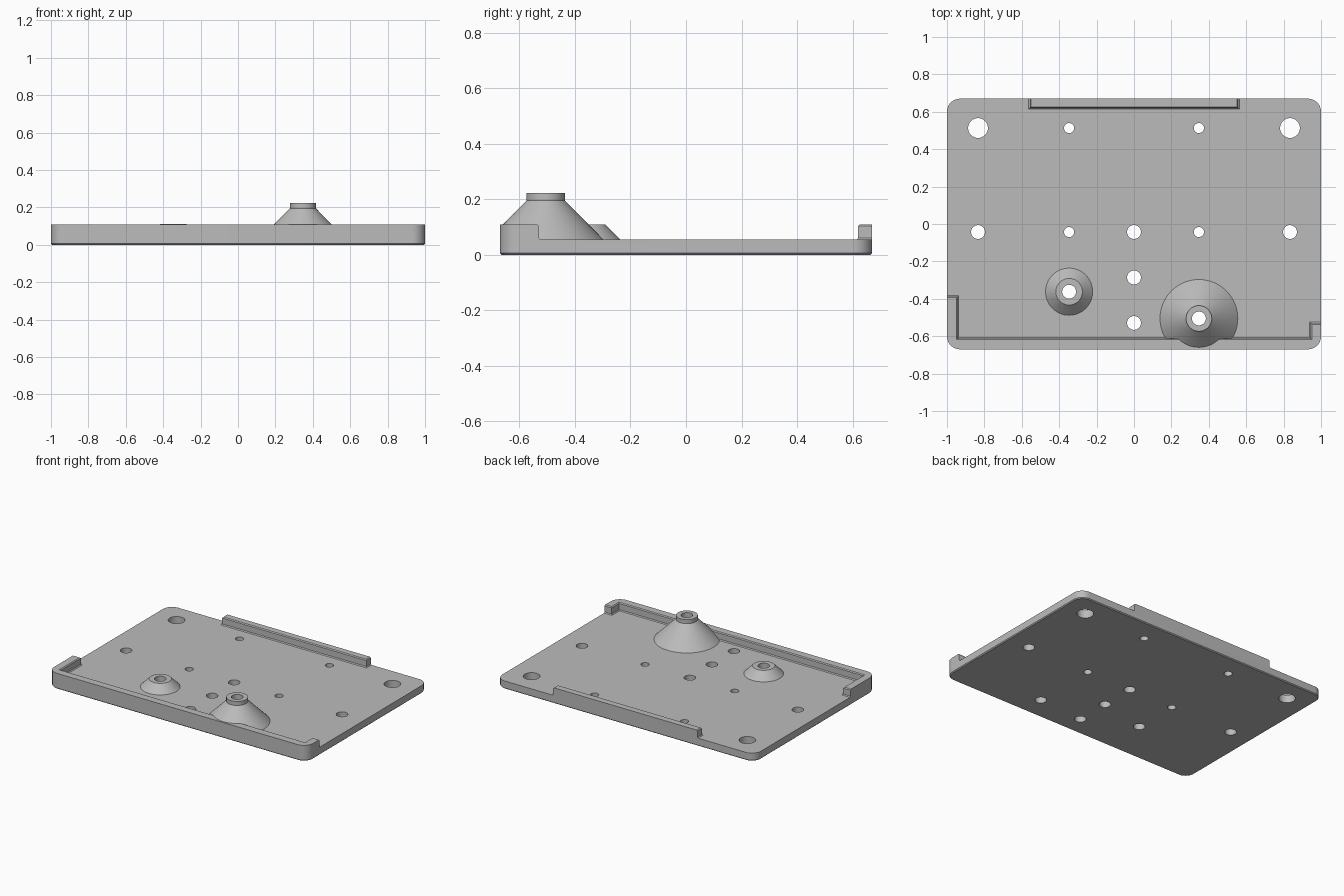
import bpy, bmesh
from math import cos, sin, pi, radians
from mathutils import Vector

if "Cube" in bpy.data.objects:
    bpy.data.objects.remove(bpy.data.objects["Cube"], do_unlink=True)

HALF_X, HALF_Y, CORNER = 1.0, 0.67, 0.07
FLOOR, RIM, CHAMFER = 0.055, 0.109, 0.006

grey = bpy.data.materials.new("plain grey")
grey.use_nodes = True
colour = (0.5, 0.5, 0.5, 1)
grey.diffuse_color = colour
grey.node_tree.nodes["Principled BSDF"].inputs["Base Color"].default_value = colour


def add_object(name, bm):
    bmesh.ops.recalc_face_normals(bm, faces=bm.faces)
    mesh = bpy.data.meshes.new(name)
    bm.to_mesh(mesh)
    bm.free()
    mesh.materials.append(grey)
    obj = bpy.data.objects.new(name, mesh)
    bpy.context.collection.objects.link(obj)
    return obj


def stack(bm, rings):
    """Skin a list of closed rings and cap both ends."""
    rows = [[bm.verts.new(p) for p in ring] for ring in rings]
    n = len(rows[0])
    for low, high in zip(rows, rows[1:]):
        for i in range(n):
            j = (i + 1) % n
            bm.faces.new((low[i], low[j], high[j], high[i]))
    bm.faces.new(rows[0][::-1])
    bm.faces.new(rows[-1])


def offset(outline, d):
    """Grow a counter-clockwise outline by d with mitred corners."""
    pts = [Vector(p) for p in outline]
    result = []
    for i, p in enumerate(pts):
        a = (p - pts[i - 1]).normalized()
        b = (pts[(i + 1) % len(pts)] - p).normalized()
        na, nb = Vector((a.y, -a.x)), Vector((b.y, -b.x))
        result.append(p + (na + nb) * d / (1 + na.dot(nb)))
    return result


def prism(name, outline, layers):
    bm = bmesh.new()
    stack(bm, [[(p.x, p.y, z) for p in offset(outline, d)] for z, d in layers])
    return add_object(name, bm)


def lathe(bm, x, y, profile, sides=64):
    angles = [2 * pi * i / sides for i in range(sides)]
    stack(bm, [[(x + r * cos(a), y + r * sin(a), z) for a in angles]
               for r, z in profile])


def cut(obj, tool, operation="DIFFERENCE"):
    mod = obj.modifiers.new("cut", "BOOLEAN")
    mod.operation, mod.object, mod.solver = operation, tool, "EXACT"
    bpy.context.view_layer.objects.active = obj
    bpy.ops.object.modifier_apply(modifier=mod.name)


# Rounded plate outline
rounded = []
for k, (sx, sy) in enumerate([(1, 1), (-1, 1), (-1, -1), (1, -1)]):
    for i in range(13):
        a = (k + i / 12) * pi / 2
        rounded.append((sx * (HALF_X - CORNER) + CORNER * cos(a),
                        sy * (HALF_Y - CORNER) + CORNER * sin(a)))

# Full height block, chamfered underneath
plate = prism("base_plate", rounded,
              [(0, -CHAMFER), (CHAMFER, 0), (RIM, 0)])

# Space above the floor, leaving the front, side and back lips
space = [(-0.943, -0.612), (0.945, -0.612), (0.945, -0.53), (1.2, -0.53),
         (1.2, 0.9), (0.557, 0.9), (0.557, 0.62), (-0.557, 0.62),
         (-0.557, 0.9), (-1.2, 0.9), (-1.2, -0.388), (-0.943, -0.388)]
tray_cutter = prism("tray_cutter", space,
                    [(FLOOR, -CHAMFER), (FLOOR + CHAMFER, 0),
                     (RIM - CHAMFER, 0), (RIM + CHAMFER, 2 * CHAMFER)])
cut(plate, tray_cutter)

# Conical bosses: the tall one has a short neck
TALL, LOW = (0.347, -0.505), (-0.347, -0.362)
bm = bmesh.new()
lathe(bm, *TALL, [(0.208, 0.03), (0.208, FLOOR), (0.069, 0.195), (0.069, 0.223)])
tall_boss = add_object("tall_boss", bm)
bm = bmesh.new()
lathe(bm, *LOW, [(0.126, 0.03), (0.126, FLOOR), (0.071, 0.11)])
low_boss = add_object("low_boss", bm)

# Keep the tall boss inside the front wall
boundary = prism("boundary_cutter", rounded, [(-0.1, -0.003), (0.5, -0.003)])
cut(tall_boss, boundary, "INTERSECT")

# Through holes
holes = [(*TALL, 0.037), (*LOW, 0.037)]
holes += [(0, y, 0.037) for y in (-0.043, -0.286, -0.529)]
for s in (-1, 1):
    holes += [(s * 0.834, 0.513, 0.053), (s * 0.834, -0.043, 0.037),
              (s * 0.347, 0.513, 0.027), (s * 0.347, -0.043, 0.027)]
bm = bmesh.new()
for x, y, r in holes:
    lathe(bm, x, y, [(r, -0.1), (r, 0.4)], 40)
hole_cutter = add_object("hole_cutter", bm)

for obj in (plate, tall_boss, low_boss):
    cut(obj, hole_cutter)
    bpy.ops.object.select_all(action="DESELECT")
    obj.select_set(True)
    bpy.context.view_layer.objects.active = obj
    bpy.ops.object.shade_smooth_by_angle(angle=radians(30))

for tool in (tray_cutter, boundary, hole_cutter):
    bpy.data.objects.remove(tool, do_unlink=True)
